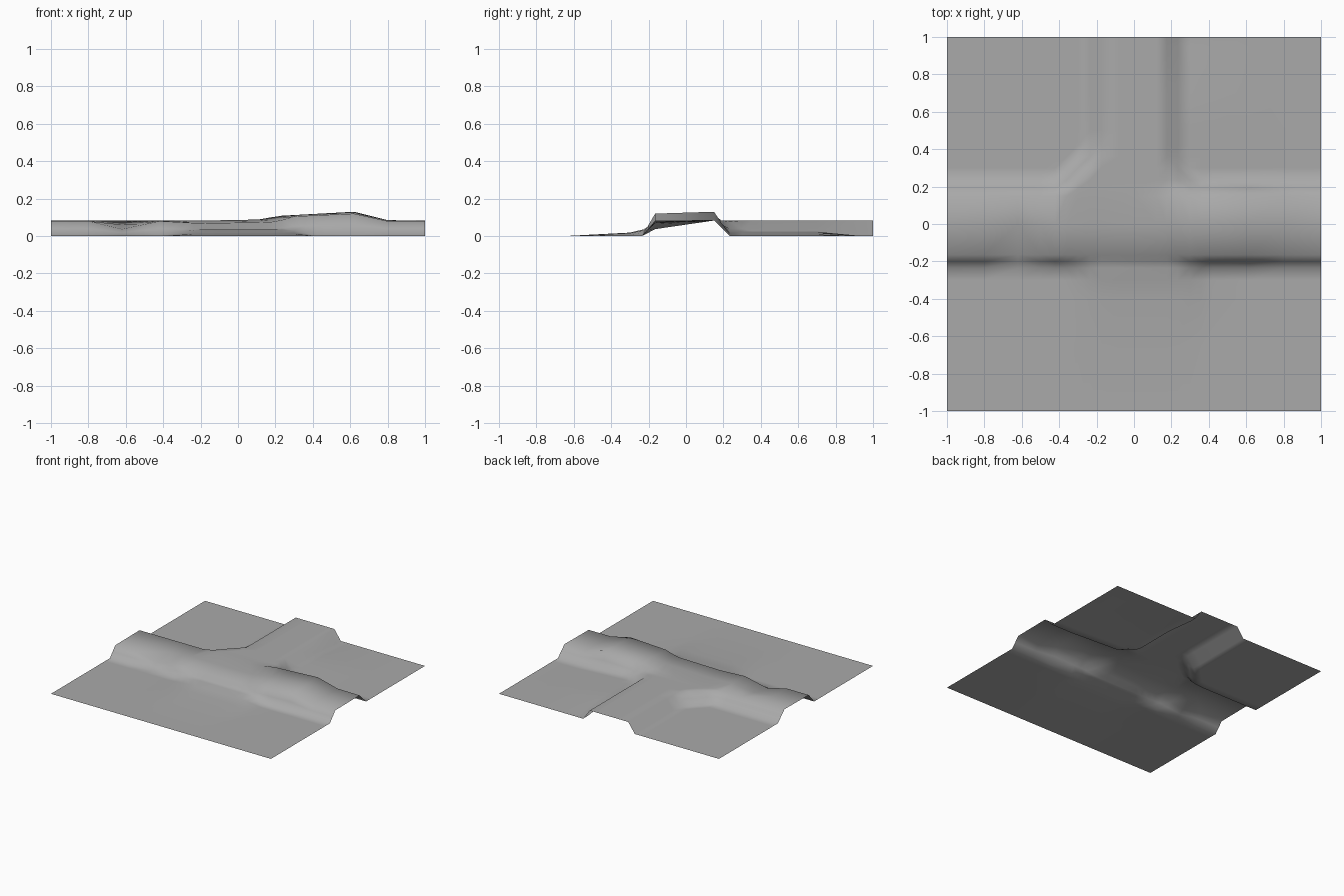
import bpy
import bmesh

cube = bpy.data.objects.get("Cube")
if cube:
    bpy.data.objects.remove(cube, do_unlink=True)


def ramp(value, low, high):
    """Linear 0..1 between low and high (either order)."""
    return max(0.0, min(1.0, (value - low) / (high - low)))


def along(points, x):
    """Piecewise linear height along a crest."""
    for (xa, za), (xb, zb) in zip(points, points[1:]):
        if x <= xb:
            return za + (zb - za) * ramp(x, xa, xb)
    return points[-1][1]


# Crest lines of the raised path: a dip on one side, a hump on the other
FRONT_CREST = [(-1, .08), (-.8, .08), (-.62, .037), (-.42, .08), (-.2, .068),
               (.2, .075), (.3, .105), (.62, .12), (.8, .08), (1, .08)]
BACK_CREST = [(-1, .083), (-.42, .083), (0, .085), (.12, .09),
              (.22, .108), (.62, .13), (.8, .085), (1, .083)]
LEVEL = .083


def height(x, y):
    middle = ramp(x, -.42, -.2) * ramp(x, .42, .28)
    # Main path crossing from side to side
    front, back = along(FRONT_CREST, x), along(BACK_CREST, x)
    top = front + (back - front) * ramp(y, -.165, .15)
    main = top * ramp(y, -.235, -.165) * ramp(y, .235, .15)
    # Branch path running to the back, with filled inner corners
    branch = fillet = 0.0
    if y > 0:
        branch = LEVEL * ramp(abs(x), .235, .175)
        low, high = (.66, .54) if x < 0 else (.6, .46)
        fillet = LEVEL * ramp(abs(x) + y, low, high)
    # Gentle swells of the ground beside the paths
    apron = middle * (.022 * ramp(y, -.65, -.235) + .012 * ramp(y, -.3, -.235))
    if y > .15:
        apron = .025 * ramp(x, .8, .25) * ramp(y, .95, .7) * ramp(x, .1, .2)
    return max(main, branch, fillet, apron if y < -.16 or y > .15 else 0)


# Grid lines follow the creases
XS = [-1, -.8, -.62, -.5, -.42, -.36, -.3, -.235, -.175, -.08, 0, .12,
      .175, .235, .3, .36, .42, .62, .8, 1]
YS = [-1, -.65, -.4, -.3, -.235, -.2, -.165, 0, .15, .19, .235, .3, .36,
      .42, .5, .7, .95, 1]

bm = bmesh.new()
rows = [[bm.verts.new((x, y, height(x, y))) for x in XS] for y in YS]
for r, s in zip(rows, rows[1:]):
    for i in range(len(XS) - 1):
        # Split each cell along its flatter diagonal
        a, b, c, d = r[i], r[i + 1], s[i + 1], s[i]
        if abs(a.co.z - c.co.z) <= abs(b.co.z - d.co.z):
            tris = (a, b, c), (a, c, d)
        else:
            tris = (a, b, d), (b, c, d)
        for tri in tris:
            bm.faces.new(tri).smooth = True

mesh = bpy.data.meshes.new("terrain_tile")
bm.to_mesh(mesh)
bm.free()
terrain = bpy.data.objects.new("terrain_tile", mesh)
bpy.context.collection.objects.link(terrain)

# Plain grey material
grey = bpy.data.materials.new("plain_grey")
grey.use_nodes = True
color = (.4, .4, .4, 1)
grey.diffuse_color = color
grey.node_tree.nodes["Principled BSDF"].inputs["Base Color"].default_value = color
mesh.materials.append(grey)
